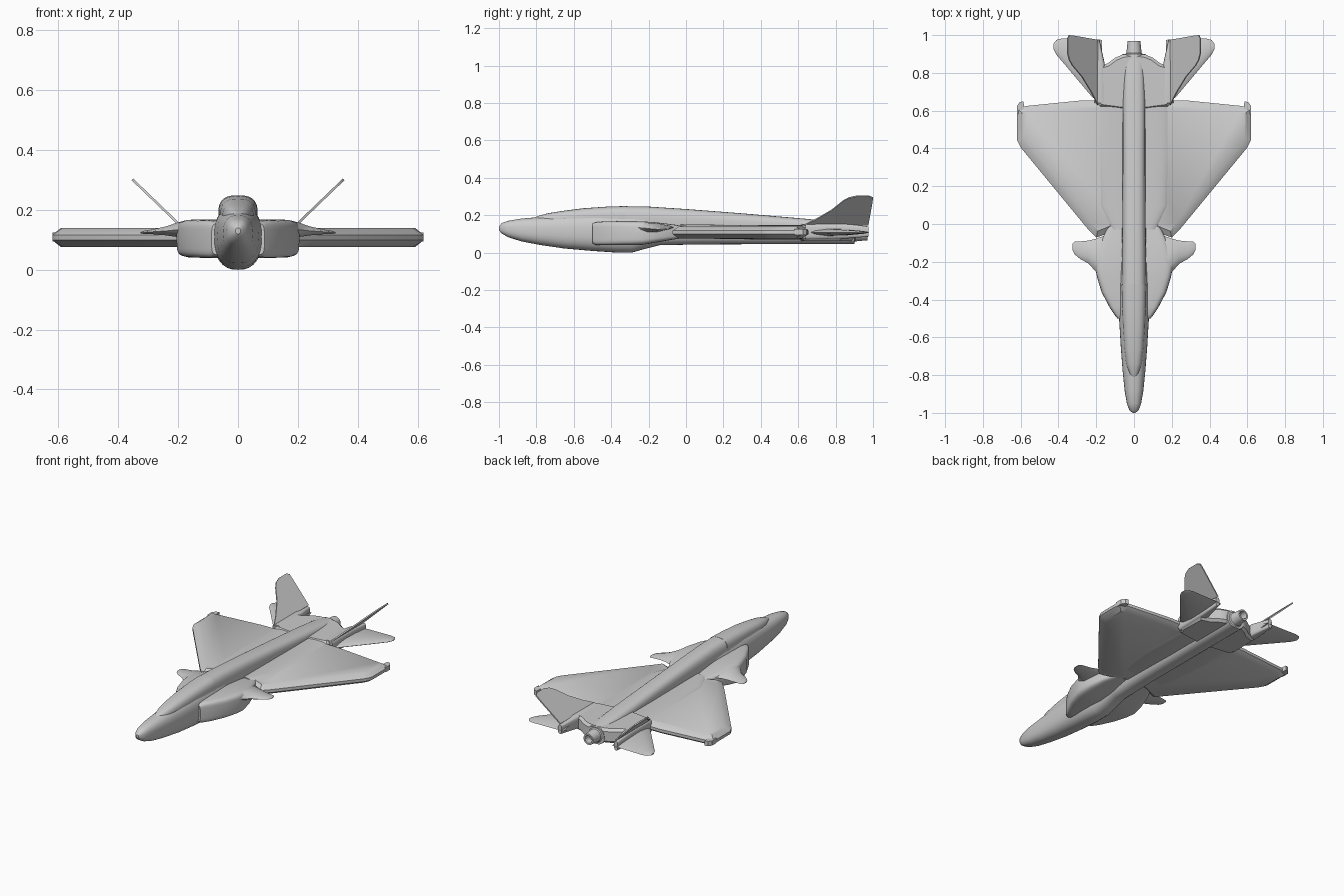
import bpy, bmesh, math
from mathutils import Vector

if "Cube" in bpy.data.objects:
    bpy.data.objects.remove(bpy.data.objects["Cube"], do_unlink=True)

grey = bpy.data.materials.new("light_grey")
grey.use_nodes = True
grey.diffuse_color = (0.6, 0.6, 0.6, 1)
grey.node_tree.nodes["Principled BSDF"].inputs["Base Color"].default_value = (0.6, 0.6, 0.6, 1)


def finish(name, bm, mirror=False, angle=35):
    bmesh.ops.recalc_face_normals(bm, faces=bm.faces)
    mesh = bpy.data.meshes.new(name)
    bm.to_mesh(mesh)
    bm.free()
    mesh.materials.append(grey)
    obj = bpy.data.objects.new(name, mesh)
    bpy.context.collection.objects.link(obj)
    if mirror:
        obj.modifiers.new("mirror", "MIRROR").use_mirror_merge = False
    bpy.ops.object.select_all(action="DESELECT")
    obj.select_set(True)
    bpy.context.view_layer.objects.active = obj
    bpy.ops.object.shade_smooth_by_angle(angle=math.radians(angle))
    return obj


def loft(name, rings, mirror=False, angle=35):
    """Skin a list of closed rings and cap both ends."""
    bm = bmesh.new()
    rows = [[bm.verts.new(p) for p in ring] for ring in rings]
    n = len(rows[0])
    for a, b in zip(rows, rows[1:]):
        for i in range(n):
            j = (i + 1) % n
            bm.faces.new((a[i], a[j], b[j], b[i]))
    bm.faces.new(rows[0])
    bm.faces.new(rows[-1])
    return finish(name, bm, mirror, angle)


def oval(y, x0, x1, z0, z1, power=2.5, count=32):
    """Rounded-box section across the length."""
    ring = []
    for i in range(count):
        t = 2 * math.pi * i / count
        c, s = math.cos(t), math.sin(t)
        u = math.copysign(abs(c) ** (2 / power), c)
        v = math.copysign(abs(s) ** (2 / power), s)
        ring.append(((x0 + x1) / 2 + u * (x1 - x0) / 2, y, (z0 + z1) / 2 + v * (z1 - z0) / 2))
    return ring


def foil(x, y0, y1, z, thick):
    """Thin lens section for a lifting surface."""
    shape = [(0, 0), (.08, .5), (.3, 1), (.6, .9), (.9, .4), (1, 0)]
    ring = [(x, y0 + (y1 - y0) * u, z + v * thick / 2) for u, v in shape]
    return ring + [(x, p[1], 2 * z - p[2]) for p in ring[-2:0:-1]]


def plate(name, outline, normal, thick, inset=0, rise=0):
    """Slab with chamfered upper and lower faces, mirrored."""
    bm = bmesh.new()
    n = Vector(normal).normalized()
    low = [bm.verts.new(Vector(p) - n * thick / 2) for p in outline]
    high = [bm.verts.new(Vector(p) + n * thick / 2) for p in outline]
    caps = [bm.faces.new(low[::-1]), bm.faces.new(high)]
    for i in range(len(low)):
        j = (i + 1) % len(low)
        bm.faces.new((low[i], low[j], high[j], high[i]))
    bmesh.ops.recalc_face_normals(bm, faces=bm.faces)
    if inset:
        bmesh.ops.inset_individual(bm, faces=caps, thickness=inset, depth=rise)
    return finish(name, bm, True)


# Fuselage: y, half width, bottom, top
body = [(-1, .008, .12, .14), (-.985, .025, .102, .158), (-.95, .038, .082, .17),
        (-.88, .05, .06, .182), (-.78, .06, .041, .19), (-.65, .07, .022, .202),
        (-.5, .079, .009, .212), (-.38, .08, .001, .215), (-.29, .078, .0, .215),
        (-.22, .073, .02, .21), (-.14, .066, .04, .2), (.1, .063, .044, .19),
        (.64, .063, .046, .17), (.9, .06, .046, .15)]
loft("fuselage", [oval(y, -w, w, a, b) for y, w, a, b in body])

# Canopy bubble running into the dorsal spine: y, half width, top
canopy = [(-.81, .012, .188), (-.79, .028, .196), (-.74, .042, .21), (-.66, .052, .223),
          (-.55, .059, .237), (-.42, .064, .246), (-.32, .066, .249)]
loft("canopy", [oval(y, -w, w, .12, z, 2.8) for y, w, z in canopy])
spine = [(-.32, .065, .248), (-.2, .064, .246), (0, .062, .233), (.3, .06, .21),
         (.64, .06, .181), (.8, .055, .165), (.9, .05, .15)]
loft("dorsal_spine", [oval(y, -w, w, .08, z, 3) for y, w, z in spine])

# Swept side intakes: y, outer x, bottom, top
intake = [(-.5, .088, .05, .155), (-.485, .1, .042, .162), (-.44, .13, .04, .166),
          (-.36, .172, .04, .168), (-.28, .196, .04, .168), (-.23, .205, .042, .167),
          (-.16, .195, .054, .162), (-.08, .17, .068, .152), (.0, .13, .08, .14)]
loft("intake", [oval(y, .02, x, a, b, 5) for y, x, a, b in intake], True)

# Canards: x, leading y, trailing y, height, thickness
canard = [(.05, -.42, -.035, .135, .06), (.13, -.4, -.055, .135, .058),
          (.18, -.32, -.07, .135, .055), (.2, -.255, -.078, .134, .05),
          (.24, -.21, -.088, .13, .03), (.285, -.185, -.092, .127, .016),
          (.315, -.16, -.094, .125, .01), (.325, -.14, -.105, .124, .005)]
loft("canard", [foil(*s) for s in canard], True)

# Main wings with chamfered edges
wing = [(0, -.01), (.07, -.025), (.2, -.072), (.25, -.02), (.6, .405), (.62, .445),
        (.62, .61), (.57, .625), (.27, .655), (0, .65)]
plate("main_wing", [(x, y, .108) for x, y in wing], (0, 0, 1), .018, .035, .023)

# Small hooked tips at the trailing corners
hook = [(.58, .6), (.62, .58), (.62, .625), (.605, .645), (.585, .65)]
plate("wing_tip_hook", [(x, y, .11) for x, y in hook], (0, 0, 1), .03)

# Wing root fairing
root = [(-.03, .12, .09, .15), (.1, .19, .075, .15), (.4, .2, .07, .147),
        (.6, .2, .07, .147), (.66, .19, .075, .147)]
loft("wing_root", [oval(y, .0, x, a, b, 3) for y, x, a, b in root], True)

# Tail block
tail = [(0, .6), (.18, .62), (.205, .66), (.2, .83), (.14, .85), (.1, .88), (.06, .897), (0, .9)]
plate("tail_block", [(x, y, .108) for x, y in tail], (0, 0, 1), .06, .015, .015)

# Tail booms
boom = [(.64, .15, .21, .07, .155), (.85, .155, .212, .075, .155), (.975, .183, .207, .085, .14)]
loft("tail_boom", [oval(y, a, b, c, d, 4) for y, a, b, c, d in boom], True)

# Horizontal stabilisers
stab = [(.17, .65, .975, .108, .04), (.22, .67, .978, .108, .036), (.3, .765, .98, .108, .028),
        (.38, .86, .982, .108, .018), (.41, .895, .975, .108, .012), (.425, .925, .955, .108, .006)]
loft("stabiliser", [foil(*s) for s in stab], True)

# Canted fins: y along the length, s up the slope
fin = [(.63, -.05), (.7, .18), (.78, .5), (.84, .83), (.87, .94), (.91, 1), (.98, 1),
       (1, .94), (.995, .7), (.975, -.05)]
plate("tail_fin", [(.2 + .153 * s, y, .155 + .147 * s) for y, s in fin], (-.147, 0, .153), .008)

# Exhaust nozzle with a recessed end
nozzle = [(.85, .05), (.9, .046), (.905, .04), (.97, .034), (.97, .024), (.93, .02)]
loft("exhaust_nozzle", [oval(y, -r, r, .1 - r, .1 + r, 2, 24) for y, r in nozzle])
